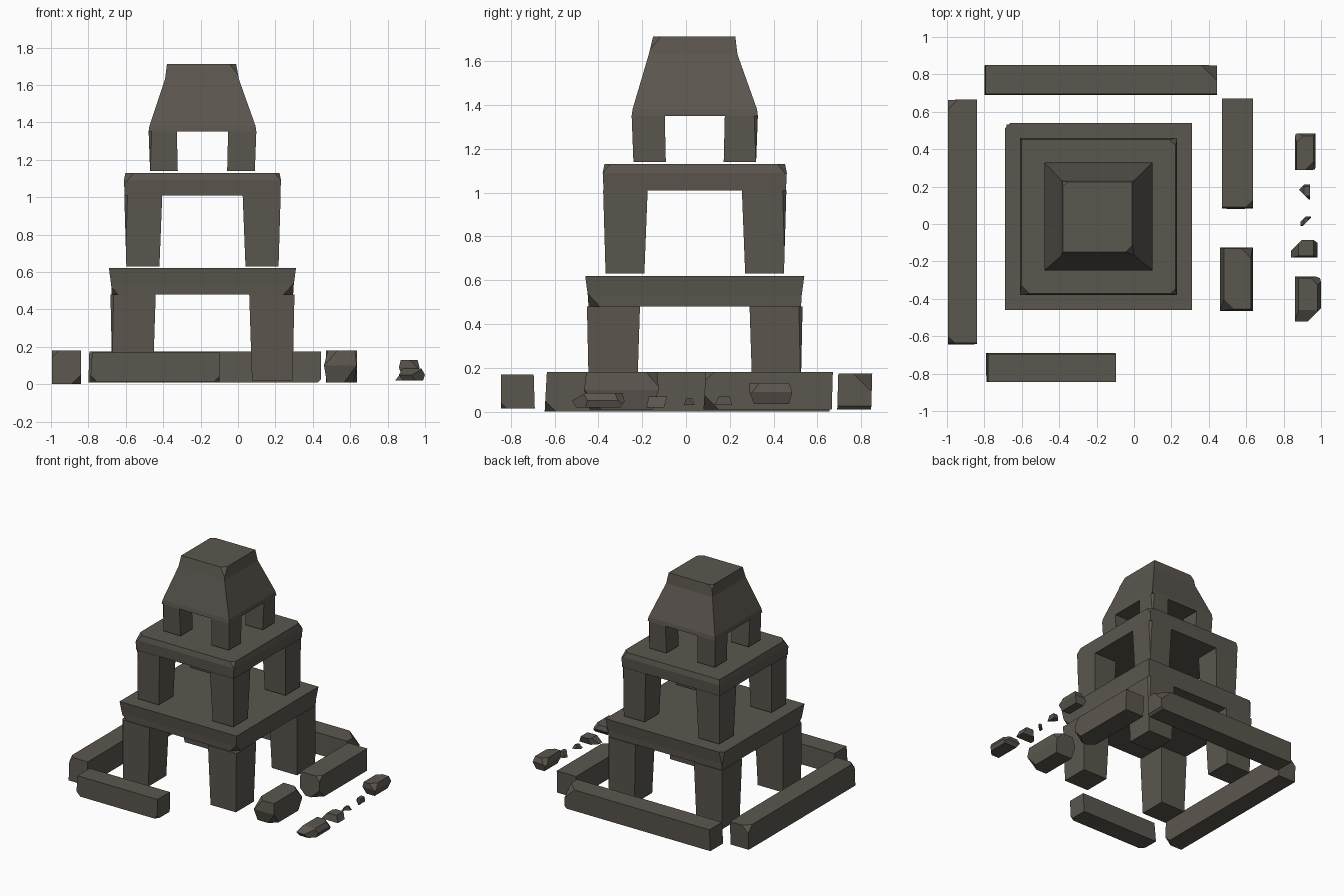
import bpy
import bmesh
from mathutils import Vector

if "Cube" in bpy.data.objects:
    bpy.data.objects.remove(bpy.data.objects["Cube"], do_unlink=True)

stone = bpy.data.materials.new("weathered_stone")
stone.use_nodes = True
stone.diffuse_color = (0.105, 0.093, 0.077, 1)
stone.node_tree.nodes["Principled BSDF"].inputs["Base Color"].default_value = stone.diffuse_color


def add_block(bm, rings, chips=()):
    """Stack of rectangular rings (x0, x1, y0, y1, z), with corners sliced off by chips."""
    part = bmesh.new()
    loops = []
    for x0, x1, y0, y1, z in rings:
        corners = ((x0, y0), (x1, y0), (x1, y1), (x0, y1))
        loops.append([part.verts.new((x, y, z)) for x, y in corners])
    part.faces.new(loops[0][::-1])
    part.faces.new(loops[-1])
    for low, high in zip(loops, loops[1:]):
        for i in range(4):
            j = (i + 1) % 4
            part.faces.new((low[i], low[j], high[j], high[i]))
    # Each chip is a direction and a depth measured from the furthest corner
    for direction, depth in chips:
        n = Vector(direction).normalized()
        far = max((v.co for v in part.verts), key=lambda c: c.dot(n))
        geom = part.verts[:] + part.edges[:] + part.faces[:]
        bmesh.ops.bisect_plane(part, geom=geom, plane_co=far - n * depth,
                               plane_no=n, clear_outer=True)
        bmesh.ops.holes_fill(part, edges=[e for e in part.edges if e.is_boundary])
    bmesh.ops.recalc_face_normals(part, faces=part.faces)
    temp = bpy.data.meshes.new("temp")
    part.to_mesh(temp)
    part.free()
    bm.from_mesh(temp)
    bpy.data.meshes.remove(temp)


def finish(name, bm):
    mesh = bpy.data.meshes.new(name)
    bm.to_mesh(mesh)
    bm.free()
    mesh.materials.append(stone)
    bpy.context.collection.objects.link(bpy.data.objects.new(name, mesh))


def block(name, rings, chips=()):
    bm = bmesh.new()
    add_block(bm, rings, chips)
    finish(name, bm)


CX, CY = -0.19, 0.04


def square(half, z):
    return (CX - half, CX + half, CY - half, CY + half, z)


def legs(name, z0, z1, outer, inner):
    """Four corner legs; outer and inner are half widths at (bottom, top)."""
    bm = bmesh.new()
    for sx in (-1, 1):
        for sy in (-1, 1):
            rings = []
            for z, o, i in zip((z0, z1), outer, inner):
                xs = sorted((CX + sx * o, CX + sx * i))
                ys = sorted((CY + sy * o, CY + sy * i))
                rings.append((*xs, *ys, z))
            add_block(bm, rings, [((sx, sy, 0), 0.012)] if sx * sy > 0 else [])
    finish(name, bm)


# Lower tier
legs("lower_legs", 0.02, 0.48, (0.482, 0.492), (0.265, 0.25))
block("lower_slab", [square(0.485, 0.48), square(0.488, 0.53), square(0.5, 0.62)],
      [((-1, 1, 0), 0.02), ((1, -1, -1), 0.03), ((-1, -1, -1), 0.02)])

# Middle tier
legs("middle_legs", 0.63, 1.01, (0.407, 0.418), (0.23, 0.215))
block("middle_slab", [square(0.416, 1.01), square(0.42, 1.09), square(0.412, 1.13)],
      [((-1, -1, 1), 0.025), ((1, -1, 1), 0.015), ((1, 1, 1), 0.02)])

# Upper tier and tapered roof
legs("upper_legs", 1.14, 1.35, (0.28, 0.288), (0.132, 0.137))
block("roof", [square(0.288, 1.35), square(0.284, 1.38),
               (-0.39, 0.005, -0.17, 0.235, 1.63), (-0.38, -0.01, -0.15, 0.225, 1.712)],
      [((1, -1, 1), 0.02), ((-1, 1, 1), 0.015)])

# Fallen border beams around the base
block("back_beam", [(-0.80, 0.445, 0.69, 0.845, 0.01), (-0.795, 0.445, 0.695, 0.85, 0.175)],
      [((1, 1, 1), 0.05), ((1, 0, -1), 0.012)])
block("left_beam", [(-0.995, -0.84, -0.645, 0.655, 0.0), (-0.995, -0.84, -0.635, 0.665, 0.18)],
      [((-1, 1, 1), 0.03), ((1, -1, -1), 0.03), ((-1, -1, 1), 0.02)])
block("front_beam", [(-0.79, -0.10, -0.845, -0.69, 0.015), (-0.78, -0.095, -0.845, -0.695, 0.17)],
      [((-1, -1, -1), 0.02), ((1, -1, -1), 0.015)])
block("right_beam_rear", [(0.47, 0.635, 0.08, 0.665, 0.01), (0.47, 0.635, 0.09, 0.67, 0.18)],
      [((1, -1, 1), 0.02), ((1, -1, -1), 0.04), ((-1, -1, -1), 0.03)])
block("right_beam_front", [(0.475, 0.62, -0.44, -0.15, 0.01), (0.46, 0.635, -0.465, -0.125, 0.10),
                           (0.48, 0.625, -0.455, -0.13, 0.18)],
      [((1, -1, -1), 0.03), ((-1, -1, 1), 0.03), ((1, 1, 1), 0.03)])

# Scattered rubble
block("rubble_rear", [(0.88, 0.95, 0.31, 0.47, 0.035), (0.86, 0.97, 0.29, 0.485, 0.09),
                      (0.87, 0.96, 0.29, 0.47, 0.13)],
      [((1, -1, 1), 0.025), ((-1, 1, 1), 0.02)])
block("rubble_front", [(0.88, 0.99, -0.50, -0.30, 0.02), (0.86, 1.0, -0.52, -0.28, 0.05),
                       (0.88, 0.98, -0.46, -0.29, 0.085)],
      [((1, -1, 0), 0.05), ((1, 1, 1), 0.02)])
block("rubble_mid", [(0.84, 0.98, -0.18, -0.10, 0.02), (0.88, 0.96, -0.17, -0.085, 0.07)],
      [((-1, 1, 0), 0.03)])

# Small splinters
block("splinter_rear", [(0.88, 0.94, 0.13, 0.21, 0.03), (0.91, 0.94, 0.15, 0.20, 0.07)],
      [((-1, -1, 0), 0.04), ((-1, 1, 0), 0.02)])
block("splinter_front", [(0.89, 0.945, -0.01, 0.04, 0.03), (0.91, 0.93, 0.0, 0.03, 0.06)],
      [((1, -1, 0), 0.03), ((-1, 1, 0), 0.02)])
